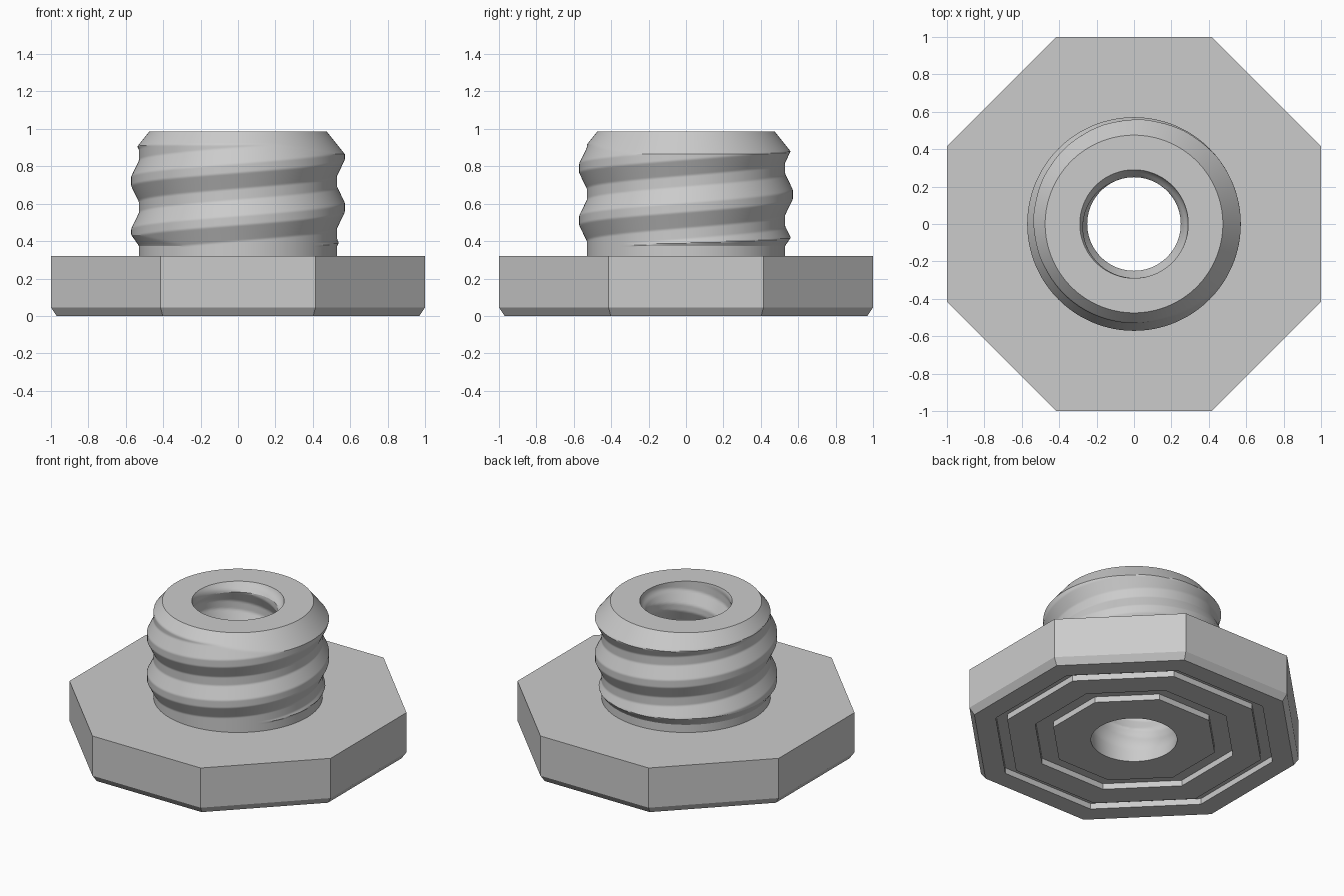
import bpy
import bmesh
import math

old = bpy.data.objects.get("Cube")
if old:
    bpy.data.objects.remove(old, do_unlink=True)

grey = bpy.data.materials.new("light_grey")
grey.use_nodes = True
colour = (0.6, 0.6, 0.6, 1)
grey.diffuse_color = colour
grey.node_tree.nodes["Principled BSDF"].inputs["Base Color"].default_value = colour

SEG = 128
PITCH = 0.28
HEIGHT = 0.985
PLATE_TOP = 0.32
BORE = 0.27
ROOT = 0.53


def add_ring(bm, count, z, radius, offset=0.0):
    """Closed ring of vertices; radius is a function of the angle."""
    ring = []
    for i in range(count):
        a = math.tau * i / count + offset
        ring.append(bm.verts.new((radius(a) * math.cos(a), radius(a) * math.sin(a), z)))
    return ring


def skin(bm, rings):
    """Quads between successive rings."""
    for low, high in zip(rings, rings[1:]):
        n = len(low)
        for i in range(n):
            j = (i + 1) % n
            bm.faces.new((low[i], low[j], high[j], high[i]))


def fill_between(bm, outer, inner):
    """Flat face from an octagon to a round hole."""
    edges = []
    for ring in (outer, inner):
        for a, b in zip(ring, ring[1:] + ring[:1]):
            edges.append(bm.edges.get((a, b)) or bm.edges.new((a, b)))
    bmesh.ops.triangle_fill(bm, use_beauty=True, use_dissolve=False, edges=edges)


def finish(bm, name, smooth):
    bmesh.ops.recalc_face_normals(bm, faces=bm.faces[:])
    mesh = bpy.data.meshes.new(name)
    bm.to_mesh(mesh)
    bm.free()
    mesh.materials.append(grey)
    obj = bpy.data.objects.new(name, mesh)
    bpy.context.collection.objects.link(obj)
    if smooth:
        bpy.ops.object.select_all(action="DESELECT")
        obj.select_set(True)
        bpy.context.view_layer.objects.active = obj
        bpy.ops.object.shade_smooth_by_angle(angle=math.radians(25))
    return obj


def ridge(a, z):
    """Helical trapezoid wave: 1 on the crest, 0 in the root."""
    d = (z - 0.58 - PITCH * a / math.tau + PITCH / 2) % PITCH - PITCH / 2
    return min(1, max(0, (0.11 - abs(d)) / 0.085))


def outer_radius(a, z):
    r = ROOT + 0.041 * ridge(a, z)
    lower_cone = max(ROOT, ROOT + (z - 0.375) * 0.7)
    upper_cone = 0.475 + (HEIGHT - z) * 0.8
    return min(r, lower_cone, upper_cone)


def inner_radius(a, z):
    fade = min(1, max(0, (z - 0.08) / 0.15), max(0, (HEIGHT - z) / 0.06))
    wall = BORE + 0.02 * min(1, z / 0.2)
    return wall - 0.04 * fade * ridge(a, z)


# Octagonal plate with a lower chamfer and two recessed grooves underneath
bm = bmesh.new()
profile = [(1, PLATE_TOP), (1, 0.045), (0.97, 0),
           (0.84, 0), (0.84, 0.04), (0.77, 0.04), (0.77, 0),
           (0.60, 0), (0.60, 0.04), (0.49, 0.04), (0.49, 0)]
corner = math.pi / 8
octagons = []
for apothem, z in profile:
    octagons.append(add_ring(bm, 8, z, lambda a: apothem / math.cos(corner), corner))
skin(bm, octagons)
fill_between(bm, octagons[0], add_ring(bm, SEG, PLATE_TOP, lambda a: ROOT))
fill_between(bm, octagons[-1], add_ring(bm, SEG, 0, lambda a: BORE))
finish(bm, "base_plate", False)

# Threaded stem: outer thread up, rim across, inner thread down
bm = bmesh.new()
rings = []
ROWS = 100
for i in range(ROWS + 1):
    z = PLATE_TOP + (HEIGHT - PLATE_TOP) * i / ROWS
    rings.append(add_ring(bm, SEG, z, lambda a: outer_radius(a, z)))
for i in range(ROWS + 1):
    z = HEIGHT * (1 - i / ROWS)
    rings.append(add_ring(bm, SEG, z, lambda a: inner_radius(a, z)))
skin(bm, rings)
finish(bm, "threaded_stem", True)
